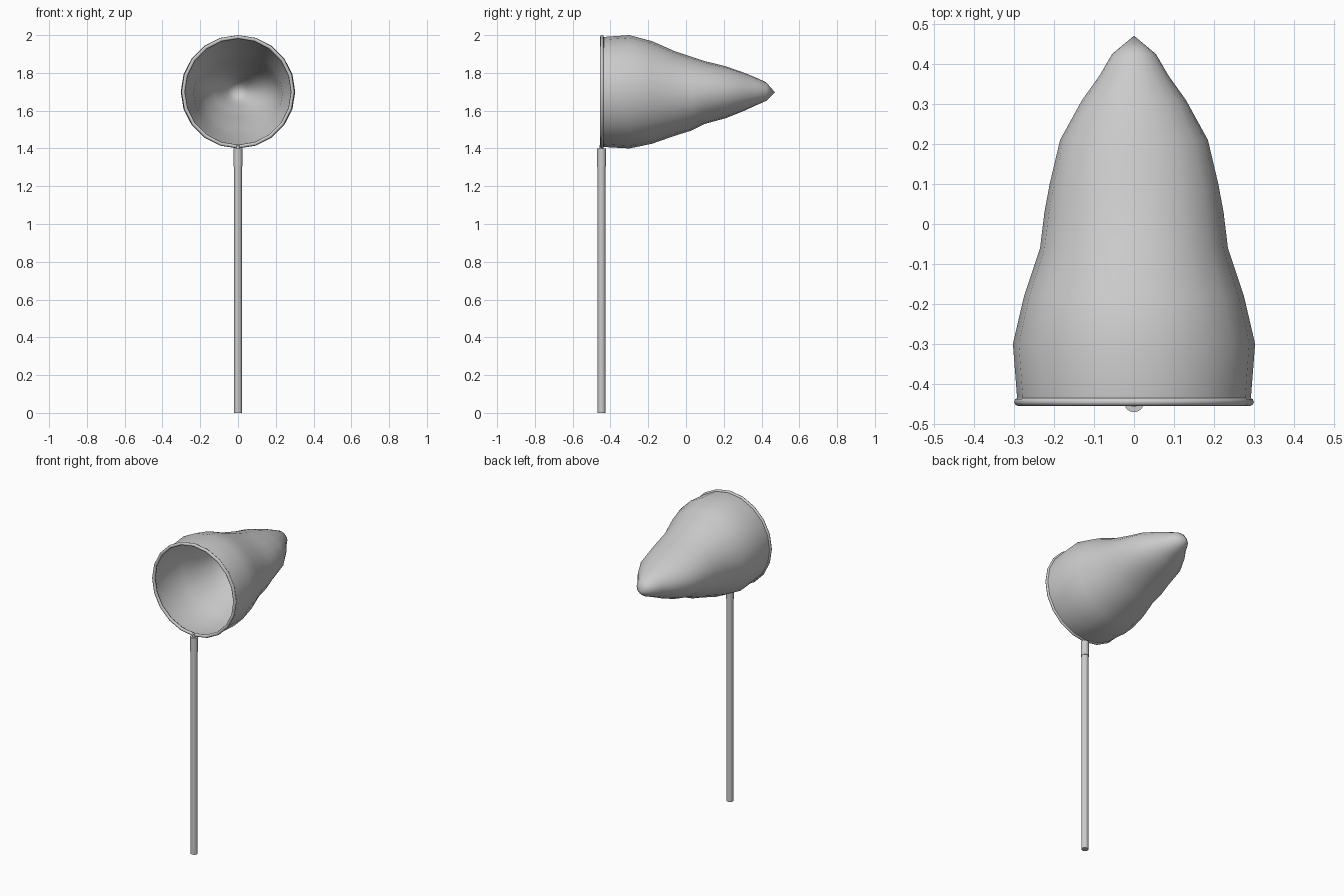
import bpy
import math

cube = bpy.data.objects.get("Cube")
if cube:
    bpy.data.objects.remove(cube, do_unlink=True)

SIDES = 20
CENTRE_Z = 1.7
POLE_Y = -0.447

grey = bpy.data.materials.new("plain_grey")
grey.use_nodes = True
grey.diffuse_color = (0.6, 0.6, 0.6, 1)
grey.node_tree.nodes["Principled BSDF"].inputs["Base Color"].default_value = (0.6, 0.6, 0.6, 1)


def finish(obj, name, angle):
    obj.name = name
    obj.data.materials.append(grey)
    bpy.ops.object.select_all(action="DESELECT")
    obj.select_set(True)
    bpy.context.view_layer.objects.active = obj
    bpy.ops.object.shade_smooth_by_angle(angle=math.radians(angle))


def rod(name, radius, bottom, top):
    bpy.ops.mesh.primitive_cylinder_add(
        vertices=16, radius=radius, depth=top - bottom,
        location=(0, POLE_Y, (bottom + top) / 2))
    finish(bpy.context.object, name, 40)


# Net bag: oval rings given as depth, half width, top height, bottom height
rings = [
    (-0.44, 0.292, 1.99, 1.408),
    (-0.30, 0.303, 2.00, 1.40),
    (-0.18, 0.275, 1.968, 1.425),
    (-0.06, 0.235, 1.915, 1.467),
    (0.03, 0.224, 1.885, 1.495),
    (0.10, 0.211, 1.862, 1.53),
    (0.21, 0.185, 1.835, 1.56),
    (0.31, 0.13, 1.80, 1.60),
    (0.37, 0.087, 1.775, 1.628),
    (0.425, 0.055, 1.75, 1.652),
]
verts, faces = [], []
for y, half_width, top, bottom in rings:
    for i in range(SIDES):
        a = 2 * math.pi * i / SIDES
        verts.append((half_width * math.sin(a), y,
                      (top + bottom) / 2 + (top - bottom) / 2 * math.cos(a)))
tip = len(verts)
verts.append((0, 0.471, 1.697))
for r in range(len(rings)):
    for i in range(SIDES):
        a, b = r * SIDES + i, r * SIDES + (i + 1) % SIDES
        if r < len(rings) - 1:
            faces.append((a, a + SIDES, b + SIDES, b))
        else:
            faces.append((a, tip, b))
mesh = bpy.data.meshes.new("net_bag")
mesh.from_pydata(verts, [], faces)
bag = bpy.data.objects.new("net_bag", mesh)
bpy.context.collection.objects.link(bag)
finish(bag, "net_bag", 80)

# Hoop around the mouth
bpy.ops.mesh.primitive_torus_add(
    major_segments=SIDES, minor_segments=8, major_radius=0.29, minor_radius=0.01,
    location=(0, -0.445, CENTRE_Z), rotation=(math.pi / 2, 0, 0))
finish(bpy.context.object, "hoop", 50)

# Handle, its collar and the pin joining it to the hoop
rod("handle", 0.021, 0, 1.31)
rod("handle_collar", 0.024, 1.305, 1.40)
rod("hoop_pin", 0.011, 1.39, 1.418)
